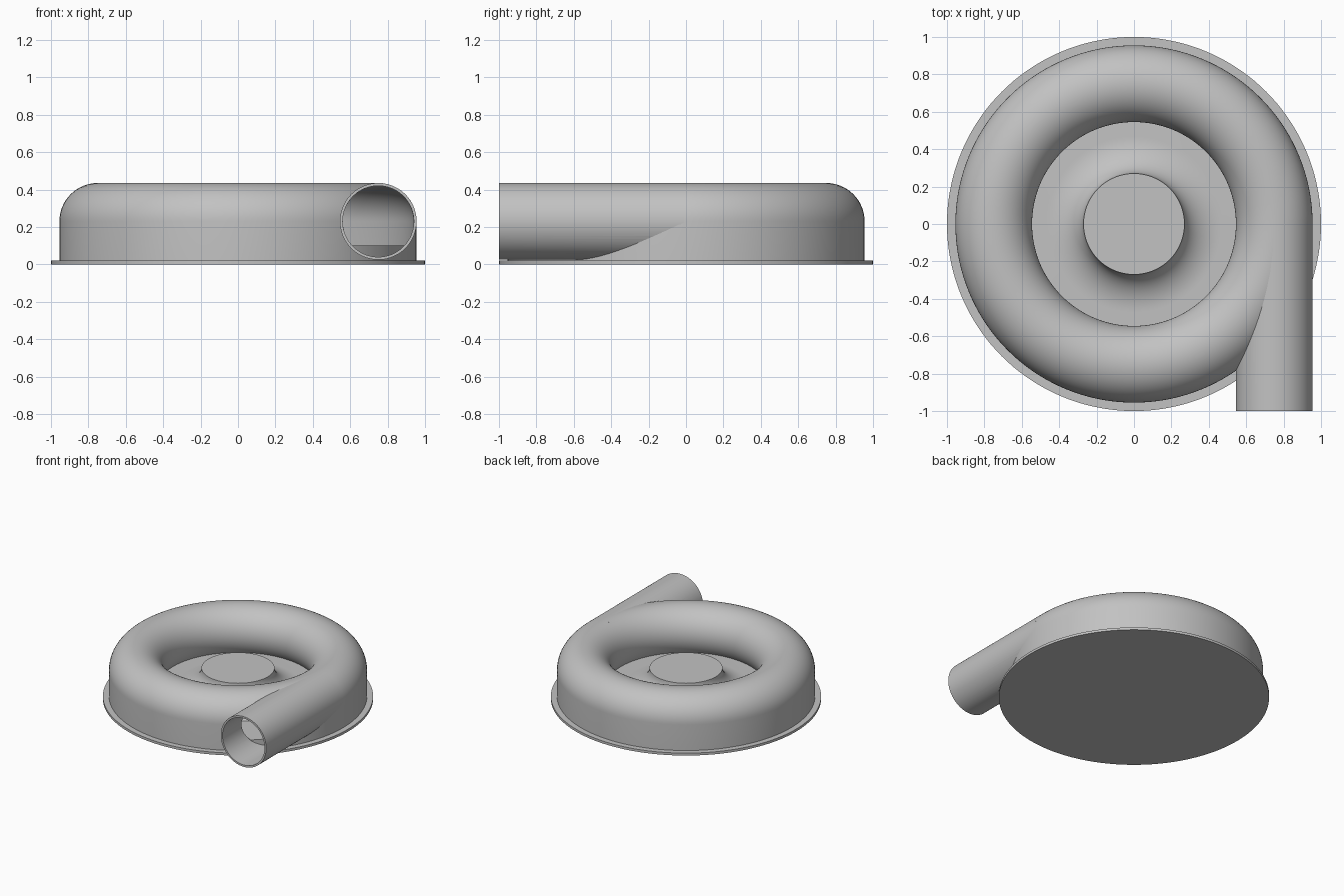
import bpy
import bmesh
from math import sin, cos, pi, radians
from mathutils import Matrix

cube = bpy.data.objects.get("Cube")
if cube:
    bpy.data.objects.remove(cube, do_unlink=True)

# Main dimensions
RING, TUBE, BORE = 0.75, 0.205, 0.19   # ring radius, outer and inner tube radius
MID, PLATE, FLOOR = 0.23, 0.02, 0.10   # heights of tube axis, flange top, inner floor
LIP = 224                              # angle at which the tube meets the floor

metal = bpy.data.materials.new("plain grey")
metal.use_nodes = True
grey = (0.54, 0.54, 0.54, 1)
metal.diffuse_color = grey
metal.node_tree.nodes["Principled BSDF"].inputs["Base Color"].default_value = grey


def finish(name, bm):
    bmesh.ops.remove_doubles(bm, verts=bm.verts, dist=1e-5)
    bmesh.ops.recalc_face_normals(bm, faces=bm.faces)
    mesh = bpy.data.meshes.new(name)
    bm.to_mesh(mesh)
    bm.free()
    mesh.materials.append(metal)
    obj = bpy.data.objects.new(name, mesh)
    bpy.context.collection.objects.link(obj)
    return obj


def revolve(name, profile, matrix=Matrix(), closed=True, steps=144):
    """Turn a (radius, height) profile around the z axis."""
    bm = bmesh.new()
    verts = [bm.verts.new((r, 0, z)) for r, z in profile]
    pairs = list(zip(verts, verts[1:]))
    if closed:
        pairs.append((verts[-1], verts[0]))
    edges = [bm.edges.new(p) for p in pairs]
    bmesh.ops.spin(bm, geom=verts + edges, cent=(0, 0, 0), axis=(0, 0, 1),
                   angle=2 * pi, steps=steps, use_merge=True)
    bm.transform(matrix)
    return finish(name, bm)


def arc(radius, end, steps=40):
    return [(RING + radius * cos(radians(end * i / steps)),
             MID + radius * sin(radians(end * i / steps))) for i in range(steps + 1)]


def select(obj):
    bpy.ops.object.select_all(action='DESELECT')
    obj.select_set(True)
    bpy.context.view_layer.objects.active = obj


def cut(obj, cutter):
    mod = obj.modifiers.new("cut", 'BOOLEAN')
    mod.operation = 'DIFFERENCE'
    mod.solver = 'EXACT'
    mod.object = cutter
    select(obj)
    bpy.ops.object.modifier_apply(modifier=mod.name)
    bpy.data.objects.remove(cutter, do_unlink=True)


# Thin flange under the housing
flange = revolve("base_flange", [(0, 0), (1, 0), (1, PLATE), (0, PLATE)], closed=False)

# Inner floor with a hub that flares up from it
flare = [(0.47 - 0.2 * sin(t), 0.25 - 0.15 * cos(t))
         for t in [pi / 2 * i / 16 for i in range(17)]]
hub = revolve("floor_and_hub", [(0, PLATE), (0.945, PLATE), (0.945, FLOOR)]
              + flare + [(0, 0.25)], closed=False)

# Hollow ring housing with a straight outer wall
outside = [(RING + TUBE, PLATE)] + arc(TUBE, LIP)
inside = [(RING + BORE, PLATE)] + arc(BORE, LIP)
housing = revolve("ring_housing", outside + inside[::-1])

# Outlet pipe leaving the ring along its tangent
along = Matrix.Translation((RING, 0, MID)) @ Matrix.Rotation(pi / 2, 4, 'X')
pipe = revolve("outlet_pipe", [(BORE, 0.01), (TUBE, 0.01), (TUBE, 1), (BORE, 1)],
               along, steps=80)

# Open the passage between pipe and ring
bore = revolve("bore_cutter", [(0, 0.05), (BORE, 0.05), (BORE, 1.1), (0, 1.1)],
               along, closed=False, steps=80)
cavity = revolve("cavity_cutter", inside + [(inside[-1][0], PLATE)])
cut(housing, bore)
cut(pipe, cavity)

for part in (flange, hub, housing, pipe):
    select(part)
    bpy.ops.object.shade_smooth_by_angle(angle=radians(35))
